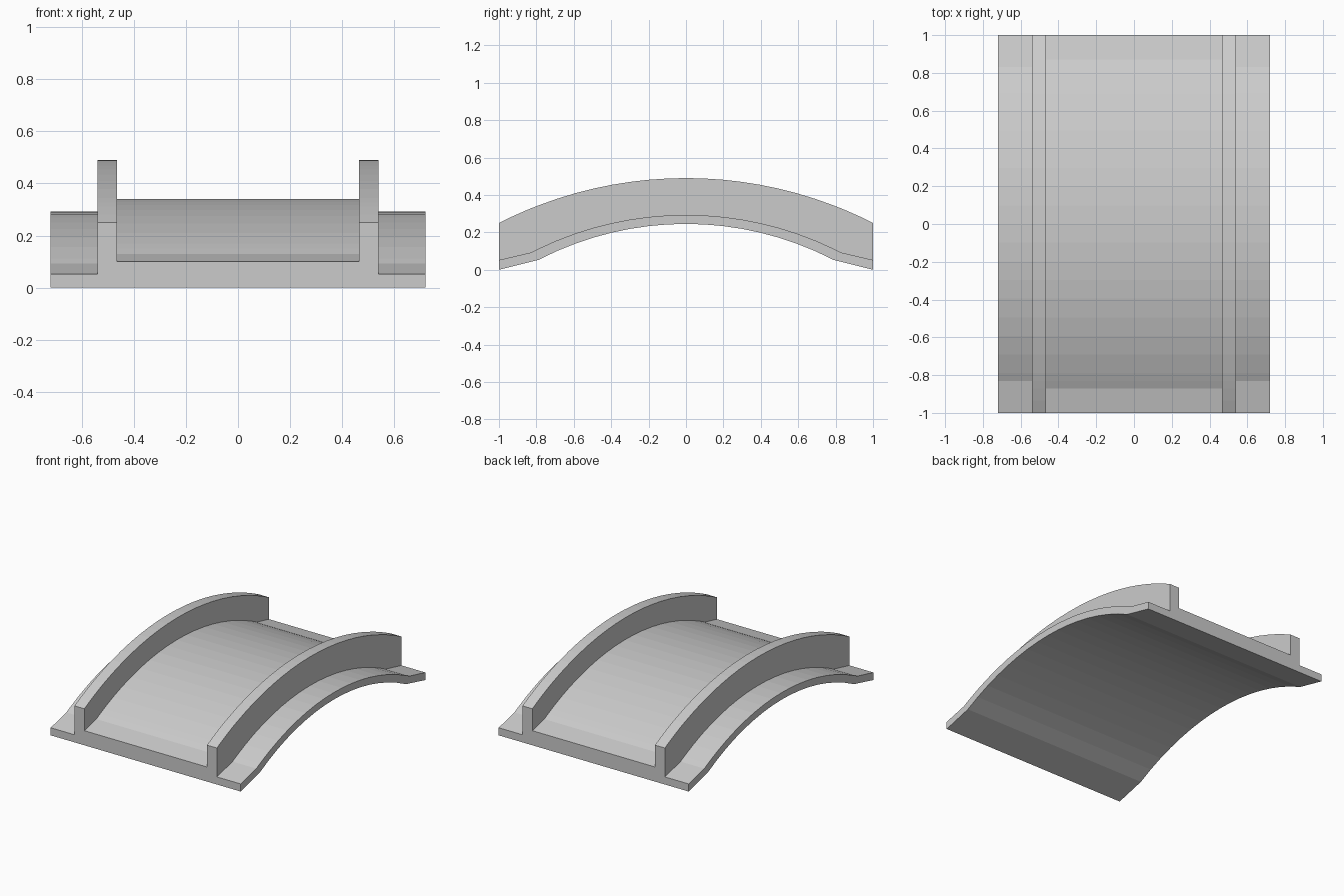
import bpy, bmesh, math

cube = bpy.data.objects.get("Cube")
if cube:
    bpy.data.objects.remove(cube)

stone = bpy.data.materials.new("light grey")
stone.use_nodes = True
colour = (0.6, 0.6, 0.6, 1)
stone.diffuse_color = colour
stone.node_tree.nodes["Principled BSDF"].inputs["Base Color"].default_value = colour

# Half widths of the deck, the outer rail faces and the flanges
DECK, RAIL, FLANGE = 0.465, 0.54, 0.72


def arch(crown, spring_y, spring_z, end_z):
    """Height along y: a circular arch, then a straight ramp to the end."""
    rise = crown - spring_z
    radius = (spring_y ** 2 + rise ** 2) / (2 * rise)

    def height(y):
        y = abs(y)
        if y <= spring_y:
            return crown - radius + math.sqrt(radius ** 2 - y * y)
        return spring_z + (end_z - spring_z) * (y - spring_y) / (1 - spring_y)
    return height


underside = arch(0.245, 0.79, 0.052, 0)
flange_top = arch(0.293, 0.83, 0.092, 0.052)
deck_top = arch(0.34, 0.87, 0.13, 0.10)
rail_top = arch(0.49, 1, 0.25, 0.25)


def section(y):
    """Right half of the cross-section from the bottom up, mirrored to the left."""
    half = [(FLANGE, underside), (FLANGE, flange_top), (RAIL, flange_top),
            (RAIL, rail_top), (DECK, rail_top), (DECK, deck_top)]
    right = [(x, y, h(y)) for x, h in half]
    return right + [(-x, y, z) for x, y, z in reversed(right)]


# Stations along the span, with one at every kink
half_span = [0.79 * i / 8 for i in range(9)] + [0.83, 0.87, 0.935, 1]
stations = [-y for y in reversed(half_span[1:])] + half_span

# Loft the section along the span and cap both ends
bm = bmesh.new()
rings = [[bm.verts.new(p) for p in section(y)] for y in stations]
for a, b in zip(rings, rings[1:]):
    for i in range(len(a)):
        j = (i + 1) % len(a)
        bm.faces.new((a[i], a[j], b[j], b[i]))
bm.faces.new(rings[0])
bm.faces.new(rings[-1])
bmesh.ops.recalc_face_normals(bm, faces=bm.faces)

mesh = bpy.data.meshes.new("arched_bridge")
bm.to_mesh(mesh)
bm.free()
mesh.materials.append(stone)
bridge = bpy.data.objects.new("arched_bridge", mesh)
bpy.context.collection.objects.link(bridge)
